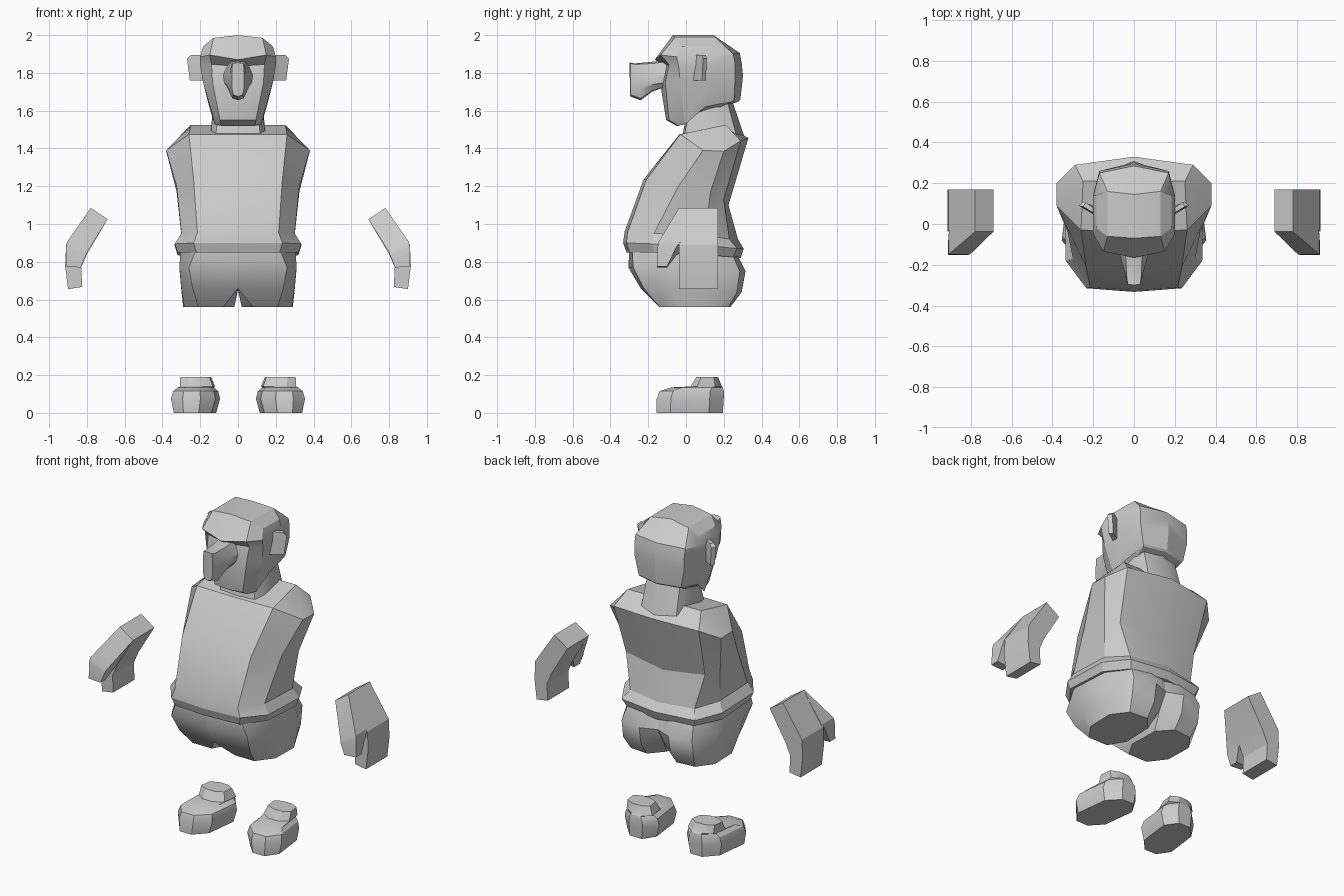
import bpy, bmesh, math

grey = bpy.data.materials.new("plain grey")
grey.diffuse_color = (0.6, 0.6, 0.6, 1)


def loft(name, rings, closed=False, cap=(True, True), smooth=35):
    """Skin a stack of rings, cap the ends, mirror across x."""
    bm = bmesh.new()
    vs = [[bm.verts.new(p) for p in r] for r in rings]
    k = len(rings[0])
    for a, b in zip(vs, vs[1:]):
        for i in range(k if closed else k - 1):
            j = (i + 1) % k
            bm.faces.new((a[i], a[j], b[j], b[i]))
    for r, on in zip((vs[0], vs[-1]), cap):
        for i in range((k - 1) // 2 if on else 0):
            q = [r[i], r[i + 1], r[k - 2 - i], r[k - 1 - i]]
            q = list(dict.fromkeys(q))
            bm.faces.new(q)
    bmesh.ops.remove_doubles(bm, verts=bm.verts[:], dist=1e-4)
    bmesh.ops.mirror(bm, geom=bm.verts[:] + bm.edges[:] + bm.faces[:],
                     axis='X', merge_dist=-1 if closed else 1e-4)
    bmesh.ops.recalc_face_normals(bm, faces=bm.faces[:])
    me = bpy.data.meshes.new(name)
    bm.to_mesh(me)
    bm.free()
    me.materials.append(grey)
    ob = bpy.data.objects.new(name, me)
    bpy.context.collection.objects.link(ob)
    bpy.ops.object.select_all(action='DESELECT')
    ob.select_set(True)
    bpy.context.view_layer.objects.active = ob
    bpy.ops.object.shade_smooth_by_angle(angle=math.radians(smooth))
    return ob


# shirt with rolled hem, half rings from front centre to back centre
loft("shirt", [
    [(0, -.315, .85), (.22, -.30, .85), (.32, -.17, .85), (.32, .11, .835), (.23, .25, .825), (0, .29, .82)],
    [(0, -.333, .90), (.235, -.315, .90), (.335, -.18, .895), (.335, .12, .885), (.25, .27, .87), (0, .305, .87)],
    [(0, -.325, .96), (.215, -.31, .955), (.30, -.17, .95), (.30, .10, .94), (.22, .23, .92), (0, .275, .92)],
    [(0, -.225, 1.235), (.235, -.21, 1.235), (.325, -.04, 1.20), (.325, .13, 1.17), (.27, .20, 1.13), (0, .225, 1.10)],
    [(0, -.035, 1.475), (.26, -.03, 1.475), (.38, .09, 1.39), (.38, .20, 1.385), (.29, .29, 1.44), (0, .33, 1.455)],
    [(0, -.035, 1.475), (.26, -.03, 1.475), (.25, .21, 1.525), (.25, .21, 1.525), (.25, .21, 1.525), (0, .21, 1.525)],
], smooth=25)

# trousers: one rounded leg stump, mirrored
loft("trousers", [
    [(.08, -.14, .56), (.21, -.14, .56), (.285, -.04, .56), (.29, .13, .56),
     (.22, .225, .56), (.10, .235, .56), (.025, .15, .56), (.02, -.04, .56)],
    [(0, -.24, .66), (.24, -.225, .66), (.30, -.09, .66), (.30, .15, .65),
     (.24, .27, .64), (.10, .295, .64), (0, .22, .65), (0, -.04, .65)],
    [(0, -.305, .77), (.26, -.28, .77), (.31, -.13, .77), (.31, .14, .76),
     (.24, .285, .75), (.10, .315, .75), (0, .275, .75), (0, 0, .77)],
    [(0, -.30, .87), (.22, -.285, .87), (.305, -.15, .87), (.305, .10, .86),
     (.22, .24, .85), (.10, .265, .85), (0, .26, .85), (0, 0, .87)],
], closed=True)

# neck
loft("neck", [
    [(0, -.02, 1.46), (.12, -.01, 1.46), (.145, .05, 1.46), (.145, .20, 1.46), (.12, .27, 1.46), (0, .31, 1.46)],
    [(0, .02, 1.68), (.09, .03, 1.68), (.12, .07, 1.68), (.13, .15, 1.68), (.11, .21, 1.68), (0, .235, 1.68)],
])

# head: jaw, cheeks, eye hollow, brow, crown
loft("head", [
    [(0, -.05, 1.52), (.09, -.04, 1.52), (.125, 0, 1.53), (.15, .10, 1.62), (.14, .25, 1.65), (0, .28, 1.65)],
    [(0, -.105, 1.55), (.095, -.09, 1.55), (.13, -.01, 1.56), (.155, .10, 1.63), (.145, .255, 1.66), (0, .288, 1.66)],
    [(0, -.135, 1.735), (.135, -.11, 1.75), (.185, -.03, 1.75), (.19, .15, 1.77), (.17, .26, 1.78), (0, .302, 1.785)],
    [(0, -.11, 1.835), (.14, -.09, 1.845), (.20, -.04, 1.84), (.20, .145, 1.84), (.17, .26, 1.85), (0, .295, 1.85)],
    [(0, -.165, 1.87), (.15, -.135, 1.895), (.20, -.05, 1.885), (.20, .14, 1.885), (.17, .25, 1.90), (0, .285, 1.905)],
    [(0, -.07, 2.0), (.13, -.06, 1.985), (.185, -.02, 1.94), (.185, .14, 1.94), (.13, .16, 1.985), (0, .145, 2.0)],
], smooth=25)

# long drooping nose, lofted from face to tip
loft("nose", [
    [(0, -.10, 1.87), (.045, -.10, 1.86), (.08, -.10, 1.79), (.075, -.10, 1.75), (.045, -.10, 1.73), (0, -.10, 1.73)],
    [(0, -.17, 1.86), (.04, -.17, 1.85), (.065, -.17, 1.79), (.065, -.17, 1.74), (.04, -.18, 1.705), (0, -.18, 1.70)],
    [(0, -.27, 1.85), (.035, -.27, 1.845), (.045, -.24, 1.79), (.045, -.24, 1.72), (.03, -.24, 1.665), (0, -.24, 1.655)],
    [(0, -.30, 1.855), (.03, -.295, 1.85), (.032, -.295, 1.79), (.032, -.295, 1.72), (.025, -.295, 1.685), (0, -.295, 1.675)],
], smooth=25)

# ears: thin slanted plates
loft("ears", [[(x, y, z) for x, y, z in r] for r in (
    [(.18, .035, 1.76), (.255, .085, 1.76), (.24, .105, 1.76), (.18, .07, 1.76)],
    [(.18, .045, 1.88), (.27, .09, 1.875), (.25, .11, 1.875), (.18, .08, 1.88)],
    [(.20, .055, 1.895), (.25, .085, 1.895), (.235, .105, 1.895), (.20, .08, 1.895)])],
    closed=True, smooth=20)


def band(a, b, f0, f1):
    """Four-point ring from two (x, z) points and a y range."""
    return [(a[0], f0, a[1]), (b[0], f0, b[1]), (b[0], f1, b[1]), (a[0], f1, a[1])]


# forearms with hands, then thumbs in front of them
top, elbow = ((.69, 1.025), (.78, 1.085)), ((.80, .84), (.91, .89))
wrist, tips = ((.83, .77), (.915, .78)), ((.825, .667), (.90, .655))
loft("forearms", [band(*p, -.038, .17) for p in (top, elbow, wrist, tips)],
     closed=True, smooth=15)
loft("thumbs", [
    band(*top, -.038, -.03),
    band((.80, .85), (.905, .905), -.145, -.03),
    band((.805, .835), (.91, .88), -.15, -.05),
    band((.832, .77), (.912, .775), -.153, -.10),
], closed=True, smooth=15)


def sole(z, x0, x1, y0, y1, c=.3):
    """Chamfered footprint, toes turned slightly outwards."""
    dx, dy = (x1 - x0) * c, (y1 - y0) * c * .7
    pts = [(x0 + dx, y0), (x1 - dx, y0), (x1, y0 + dy), (x1, y1 - dy),
           (x1 - dx, y1), (x0 + dx, y1), (x0, y1 - dy), (x0, y0 + dy)]
    return [(x - .12 * y, y, z) for x, y in pts]


# shoes
loft("shoes", [
    sole(0, .13, .33, -.155, .195),
    sole(.075, .11, .345, -.155, .20),
    sole(.115, .12, .335, -.14, .20),
    sole(.135, .145, .315, -.08, .195),
    sole(.14, .14, .315, .025, .19),
    sole(.19, .16, .315, .055, .17),
], closed=True, smooth=30)
